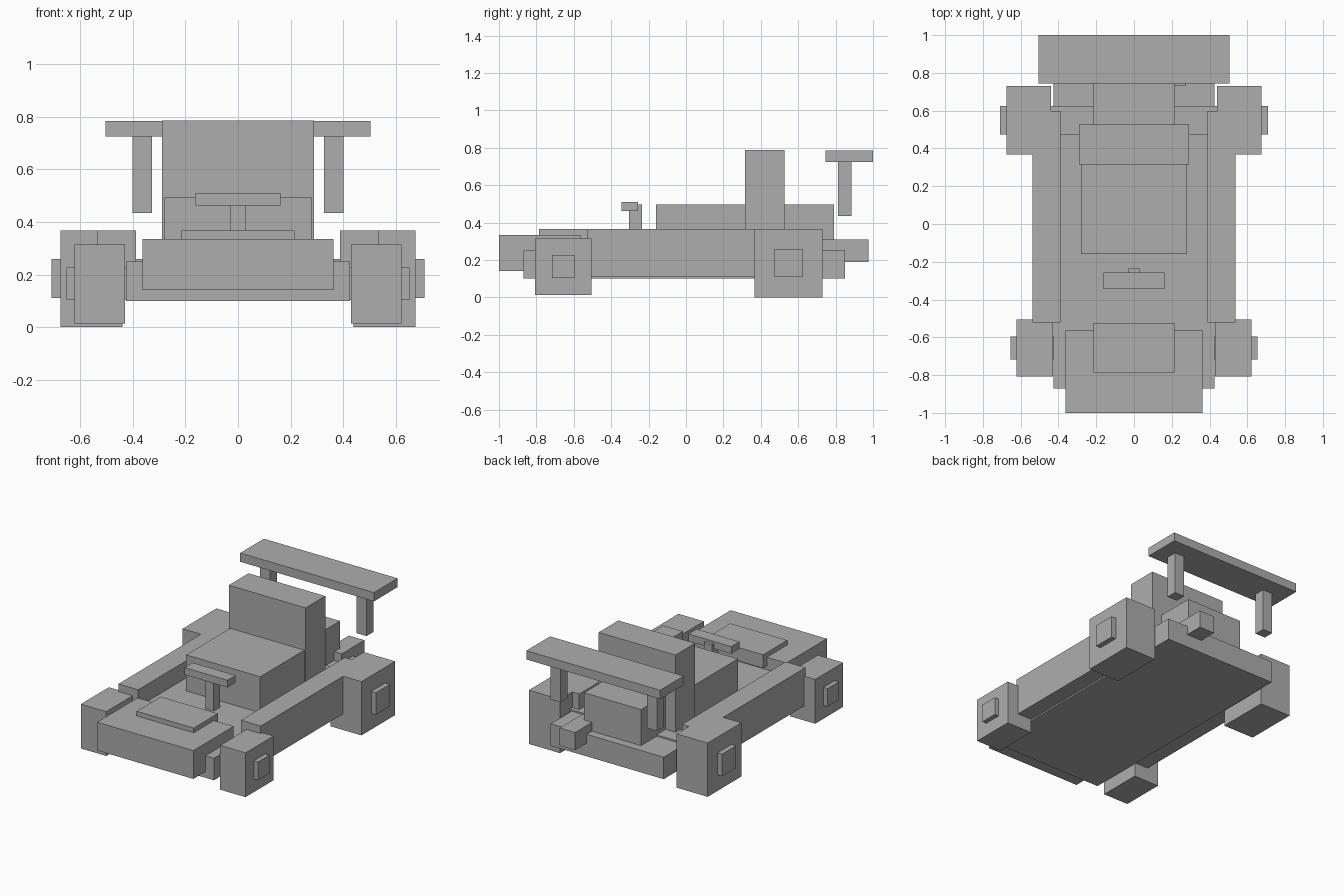
import bpy

default_cube = bpy.data.objects.get("Cube")
if default_cube:
    bpy.data.objects.remove(default_cube, do_unlink=True)

grey = bpy.data.materials.new("plain_grey")
grey.use_nodes = True
colour = (0.42, 0.42, 0.42, 1)
grey.diffuse_color = colour
grey.node_tree.nodes["Principled BSDF"].inputs["Base Color"].default_value = colour


def box(name, x, y, z):
    """Add a box from its (low, high) extents on each axis."""
    spans = (x, y, z)
    bpy.ops.mesh.primitive_cube_add(size=1, location=[(a + b) / 2 for a, b in spans])
    part = bpy.context.object
    part.name = name
    part.scale = [b - a for a, b in spans]
    bpy.ops.object.transform_apply(location=False, rotation=False, scale=True)
    part.data.materials.append(grey)
    return part


def centred(name, half, y, z):
    return box(name, (-half, half), y, z)


def pair(name, x, y, z):
    box("left_" + name, x, y, z)
    box("right_" + name, (-x[1], -x[0]), y, z)


# Body
centred("chassis", 0.427, (-0.87, 0.85), (0.10, 0.25))
centred("nose", 0.363, (-1.0, -0.565), (0.142, 0.335))
centred("nose_panel", 0.215, (-0.785, -0.525), (0.275, 0.367))
pair("side_pod", (0.388, 0.537), (-0.522, 0.597), (0.11, 0.367))

# Seat and engine
centred("seat_base", 0.28, (-0.16, 0.32), (0.24, 0.496))
centred("seat_back", 0.29, (0.315, 0.527), (0.24, 0.787))
centred("engine", 0.215, (0.50, 0.792), (0.24, 0.496))
box("exhaust", (0.155, 0.272), (0.73, 0.975), (0.19, 0.31))

# Steering
centred("steering_column", 0.03, (-0.305, -0.235), (0.24, 0.496))
centred("steering_wheel", 0.162, (-0.345, -0.257), (0.462, 0.511))

# Wheels, with axles whose ends form the hubs
pair("front_wheel", (0.43, 0.622), (-0.807, -0.505), (0.013, 0.315))
pair("rear_wheel", (0.44, 0.675), (0.367, 0.73), (0.0, 0.367))
centred("front_axle", 0.653, (-0.717, -0.595), (0.103, 0.227))
centred("rear_axle", 0.71, (0.473, 0.625), (0.11, 0.26))

# Rear wing
centred("wing", 0.505, (0.745, 1.0), (0.725, 0.785))
pair("wing_post", (0.327, 0.402), (0.812, 0.885), (0.435, 0.73))
